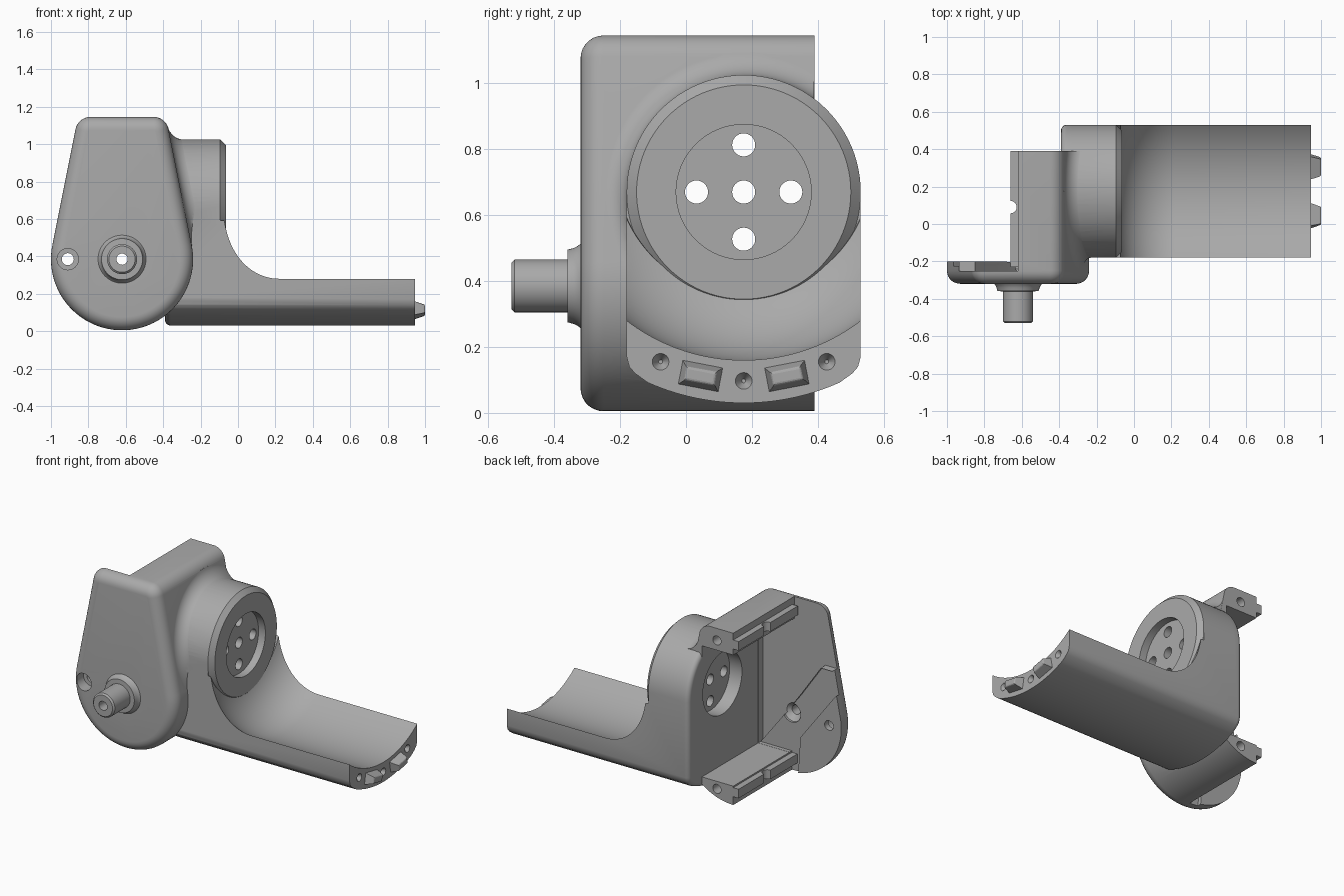
import bpy, bmesh
from math import sin, cos, pi, radians, sqrt
from mathutils import Matrix, Vector

cube = bpy.data.objects.get("Cube")
if cube:
    bpy.data.objects.remove(cube, do_unlink=True)

grey = bpy.data.materials.new("matte grey")
grey.use_nodes = True
GREY = (0.4, 0.4, 0.4, 1)
grey.diffuse_color = GREY
grey.node_tree.nodes["Principled BSDF"].inputs["Base Color"].default_value = GREY


def finish(name, bm):
    bmesh.ops.recalc_face_normals(bm, faces=bm.faces[:])
    mesh = bpy.data.meshes.new(name)
    bm.to_mesh(mesh)
    bm.free()
    mesh.materials.append(grey)
    ob = bpy.data.objects.new(name, mesh)
    bpy.context.collection.objects.link(ob)
    return ob


def rings(name, loops, axis, start_bevel=0):
    """Skin closed loops of (t, p, q); t runs along the axis."""
    bm = bmesh.new()
    put = (lambda t, p, q: (t, p, q)) if axis == "x" else (lambda t, p, q: (p, t, q))
    rows = [[bm.verts.new(put(*c)) for c in loop] for loop in loops]
    n = len(rows[0])
    for a, b in zip(rows, rows[1:]):
        for i in range(n):
            j = (i + 1) % n
            bm.faces.new((a[i], a[j], b[j], b[i]))
    first = bm.faces.new(rows[0])
    bm.faces.new(rows[-1])
    if start_bevel:
        bmesh.ops.recalc_face_normals(bm, faces=bm.faces[:])
        bmesh.ops.bevel(bm, geom=first.edges[:], offset=start_bevel, segments=7,
                        profile=0.5, affect="EDGES", clamp_overlap=False)
    return finish(name, bm)


def prism(name, pts, a, b, axis, start_bevel=0):
    return rings(name, [[(t, p, q) for p, q in pts] for t in (a, b)], axis, start_bevel)


def lathe(name, profile, axis, centre, n=64):
    loops = [[(t, centre[0] + r * cos(2 * pi * i / n), centre[1] + r * sin(2 * pi * i / n))
              for i in range(n)] for t, r in profile]
    return rings(name, loops, axis)


def box(name, lo, hi):
    pts = [(lo[1], lo[2]), (hi[1], lo[2]), (hi[1], hi[2]), (lo[1], hi[2])]
    return prism(name, pts, lo[0], hi[0], "x")


def boolean(ob, other, op):
    mod = ob.modifiers.new(op, "BOOLEAN")
    mod.operation, mod.object, mod.solver = op, other, "EXACT"
    bpy.context.view_layer.objects.active = ob
    bpy.ops.object.modifier_apply(modifier=mod.name)
    bpy.data.objects.remove(other, do_unlink=True)


def add(ob, other):
    boolean(ob, other, "UNION")


def cut(ob, other):
    boolean(ob, other, "DIFFERENCE")


def arc(cx, cz, r, a0, a1, n):
    return [(cx + r * cos(radians(a0 + (a1 - a0) * i / n)),
             cz + r * sin(radians(a0 + (a1 - a0) * i / n))) for i in range(n + 1)]


PIVOT = (-0.62, 0.385)    # shaft axis: x, z
HUB = (0.175, 0.67)       # round boss axis: y, z
TROUGH = (0.175, 0.745)   # arm curvature axis: y, z

# Housing: teardrop extrusion, opened up behind the front plate
right = arc(*PIVOT, 0.38, -90, 11.3, 30) + arc(-0.45, 1.065, 0.08, 11.3, 90, 10)
left = [(2 * PIVOT[0] - x, z) for x, z in reversed(right)]
body = prism("gimbal_body", right + left[:-1], -0.32, 0.39, "y", 0.07)
cut(body, box("open_side", (-1.2, -0.2, -0.2), (-0.62, 0.6, 1.4)))

# Arm block with a scooped trough
half = arc(*TROUGH, 0.715, -90, -66, 14)
half += [(0.505, 0.12), (0.522, 0.14), (0.53, 0.17)]
section = half + arc(*HUB, 0.355, 0, 180, 48)
section += [(2 * HUB[0] - y, z) for y, z in reversed(half[1:])]
arm = prism("arm", section, -0.39, 0.945, "x", 0.03)
sweep = [(x, r) for x, r in arc(0.22, 0.269, 0.316, 158, 90, 20)]
cut(arm, lathe("scoop", [(-0.096, 0.386)] + sweep + [(1.2, 0.585)], "x", TROUGH, 160))

# Round hub face and its blend into the housing
add(arm, lathe("hub", [(-0.33, 0.355), (-0.095, 0.355), (-0.065, 0.325)], "x", HUB, 96))
blend = lathe("blend", [(-0.36, 0.425)] + [
    (-0.22 - 0.07 * cos(a * pi / 16), 0.424 - 0.07 * sin(a * pi / 16)) for a in range(9)],
    "x", HUB, 96)
for v in blend.data.vertices:
    v.co.x -= 0.2 * (v.co.z - HUB[1])
boolean(blend, box("blend_limit", (-1, -0.25, 0.45), (1, 0.389, 1.3)), "INTERSECT")
add(body, arm)
add(body, blend)

# Cavity between the top and bottom walls
cut(body, box("cavity", (-1, -0.2, 0.13), (-0.39, 0.7, 1.0)))

# Stepped inside of the front plate
diagonal = [(-0.85, 0.75), (-0.69, 0.52), (-0.391, 0.131)]
upper = [(-1.1, 0.75)] + diagonal + [(-0.391, 0.999), (-0.62, 0.999), (-0.62, 1.2), (-1.1, 1.2)]
lower = [(-1.1, 0.72), (-0.95, 0.58), (-0.7, 0.25), (-0.68, -0.05), (-0.621, -0.05),
         (-0.621, 0.131)] + diagonal[::-1] + [(-1.1, 0.75)]
cut(body, prism("upper_step", upper, -0.25, -0.19, "y"))
cut(body, prism("lower_step", lower, -0.225, -0.19, "y"))

# Hub recesses and bolt holes
cut(body, lathe("front_recess", [(-0.115, 0.205), (0.1, 0.205)], "x", HUB))
cut(body, lathe("rear_recess", [(-0.45, 0.205), (-0.3, 0.205)], "x", HUB))
for dy, dz in ((0, 0), (1, 0), (-1, 0), (0, 1), (0, -1)):
    spot = (HUB[0] + 0.143 * dy, HUB[1] + 0.143 * dz)
    cut(body, lathe("bolt_hole", [(-0.5, 0.035), (0.1, 0.035)], "x", spot, 32))

# Pivot shaft with flared collar
collar = [(-0.37 + 0.06 * sin(a * pi / 12), 0.15 - 0.04 * cos(a * pi / 12)) for a in range(7)]
add(body, lathe("shaft", [(-0.53, 0.07), (-0.52, 0.08), (-0.36, 0.08), (-0.359, 0.11)]
                + collar[1:] + [(-0.29, 0.15)], "y", PIVOT))
cut(body, lathe("shaft_bore", [(-0.6, 0.03), (-0.27, 0.03), (-0.24, 0.065), (-0.1, 0.065)],
                "y", PIVOT, 32))

# Counterbored screw hole
cut(body, lathe("screw_hole", [(-0.4, 0.057), (-0.24, 0.057), (-0.239, 0.032), (-0.1, 0.032)],
                "y", (-0.91, 0.385), 32))

# Joint tongues, notches and end holes on both walls
for z, hole_z in ((1.07, 1.065), (0.09, 0.08)):
    add(body, box("tongue", (-0.66, -0.23, z - 0.03), (-0.6, 0.39, z + 0.03)))
    notch = [(-0.66 + dx, 0.09 + dy) for dx, dy in arc(0, 0, 0.033, 0, 345, 23)]
    cutter = prism("notch", [(y, z) for y, z in arc(0.09, 0, 0.033, 0, 345, 23)], -0.06, 0.06, "x")
    cutter.data.transform(Matrix.Translation((-0.66, 0, z)) @ Matrix.Rotation(pi / 2, 4, "Y"))
    cut(body, cutter)
    cut(body, lathe("end_hole", [(0.25, 0.03), (0.5, 0.03)], "y", (-0.5, hole_z), 24))

# Locating dimples and pegs at the arm end
for dy, z in ((-0.252, 0.155), (0, 0.097), (0.252, 0.155)):
    cut(body, lathe("dimple", [(0.91, 0.006), (0.95, 0.028)], "x", (HUB[0] + dy, z), 24))
for side, tag in ((-1, "right"), (1, "left")):
    bm = bmesh.new()
    bmesh.ops.create_cube(bm, size=1)
    for v in bm.verts:
        shrink = 0.75 if v.co.x > 0 else 1
        v.co = Vector((0.97 + 0.06 * v.co.x, v.co.y * 0.126 * shrink, v.co.z * 0.076 * shrink ** 2))
    edges = [e for e in bm.edges if abs(e.verts[0].co.x - e.verts[1].co.x) < 0.01
             and e.verts[0].co.x > 0.97]
    bmesh.ops.bevel(bm, geom=edges, offset=0.008, segments=3, profile=0.5, affect="EDGES")
    bm.transform(Matrix.Translation((0, HUB[0] + side * 0.131, 0.112))
                 @ Matrix.Rotation(side * 0.19, 4, "X"))
    finish(tag + "_peg", bm)

# Smooth curved faces, keep hard edges
bpy.ops.object.select_all(action="DESELECT")
body.select_set(True)
bpy.context.view_layer.objects.active = body
bpy.ops.object.shade_smooth_by_angle(angle=radians(30))
